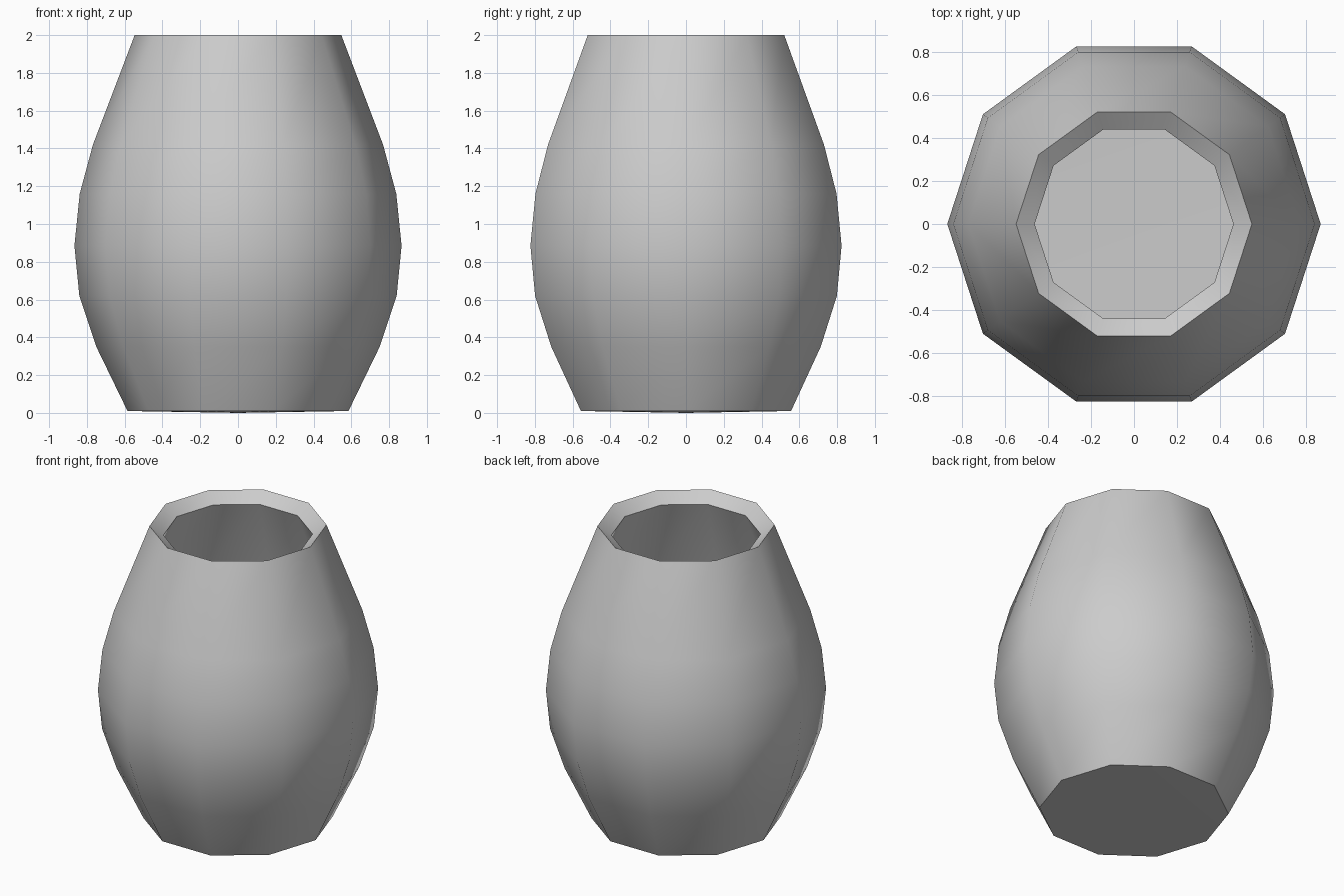
import bpy, bmesh, math

if "Cube" in bpy.data.objects:
    bpy.data.objects.remove(bpy.data.objects["Cube"])

SIDES = 10

# Closed wall profile (radius, height): outside going up, sloped lip, inside going down
outer = [(0.585, 0.01), (0.75, 0.35), (0.84, 0.62), (0.866, 0.885),
         (0.838, 1.16), (0.768, 1.42), (0.547, 2.0)]
inner = [(0.461, 1.937), (0.67, 1.38), (0.735, 1.135), (0.76, 0.885),
         (0.738, 0.645), (0.655, 0.395), (0.52, 0.11)]

bm = bmesh.new()


def ring(r, z):
    return [bm.verts.new((r * math.cos(2 * math.pi * i / SIDES),
                          r * math.sin(2 * math.pi * i / SIDES), z))
            for i in range(SIDES)]


def fan(loop, z):
    centre = bm.verts.new((0, 0, z))
    for i in range(SIDES):
        bm.faces.new((loop[i], loop[(i + 1) % SIDES], centre))


# Walls and lip
rings = [ring(r, z) for r, z in outer + inner]
for a, b in zip(rings, rings[1:]):
    for i in range(SIDES):
        j = (i + 1) % SIDES
        bm.faces.new((a[i], a[j], b[j], b[i]))

# Underside and inside floor
fan(rings[0], 0.0)
fan(rings[-1], 0.1)
bmesh.ops.recalc_face_normals(bm, faces=bm.faces)

mesh = bpy.data.meshes.new("barrel_pot")
bm.to_mesh(mesh)
bm.free()
pot = bpy.data.objects.new("barrel_pot", mesh)
bpy.context.collection.objects.link(pot)

# Smooth sides with crisp lip and base edges
bpy.context.view_layer.objects.active = pot
pot.select_set(True)
bpy.ops.object.shade_smooth_by_angle(angle=math.radians(45))
